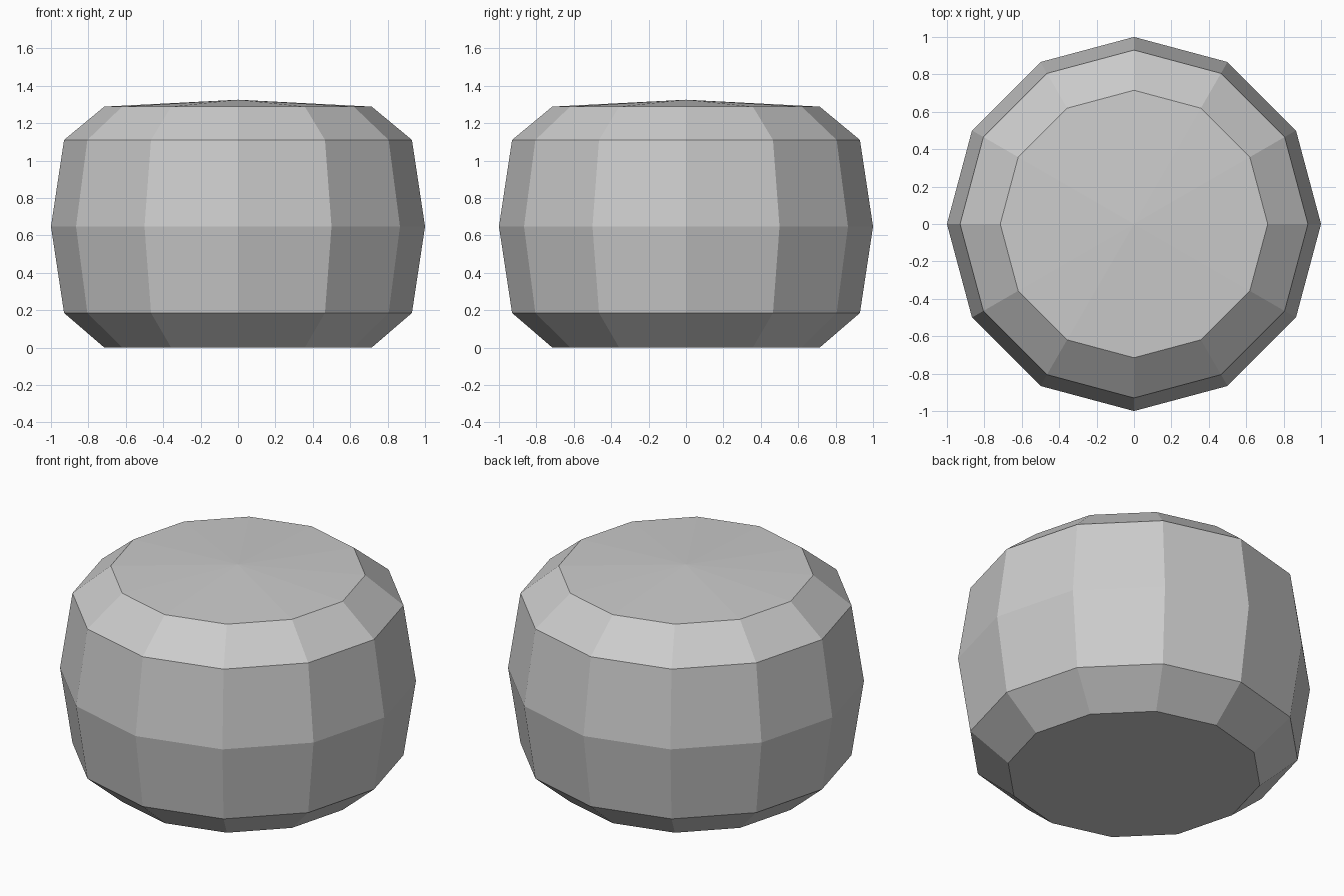
import bpy, bmesh, math

if "Cube" in bpy.data.objects:
    bpy.data.objects.remove(bpy.data.objects["Cube"])

SIDES = 12
# radius and height of each ring, bottom to top
PROFILE = [(0.715, 0.0), (0.93, 0.185), (1.0, 0.647), (0.93, 1.11), (0.715, 1.288)]
APEX = 1.325

grey = bpy.data.materials.new("light grey")
grey.diffuse_color = (0.6, 0.6, 0.6, 1)
grey.use_nodes = True
grey.node_tree.nodes["Principled BSDF"].inputs["Base Color"].default_value = grey.diffuse_color

bm = bmesh.new()
rings = []
for r, z in PROFILE:
    rings.append([bm.verts.new((r * math.cos(math.tau * i / SIDES),
                                r * math.sin(math.tau * i / SIDES), z))
                  for i in range(SIDES)])

# faceted wall
for low, high in zip(rings, rings[1:]):
    for i in range(SIDES):
        j = (i + 1) % SIDES
        bm.faces.new((low[i], low[j], high[j], high[i]))

# flat underside and shallow cone on top
bm.faces.new(rings[0][::-1])
tip = bm.verts.new((0, 0, APEX))
for i in range(SIDES):
    bm.faces.new((rings[-1][i], rings[-1][(i + 1) % SIDES], tip))

mesh = bpy.data.meshes.new("barrel_body")
bm.to_mesh(mesh)
bm.free()
mesh.materials.append(grey)
bpy.context.collection.objects.link(bpy.data.objects.new("barrel_body", mesh))
